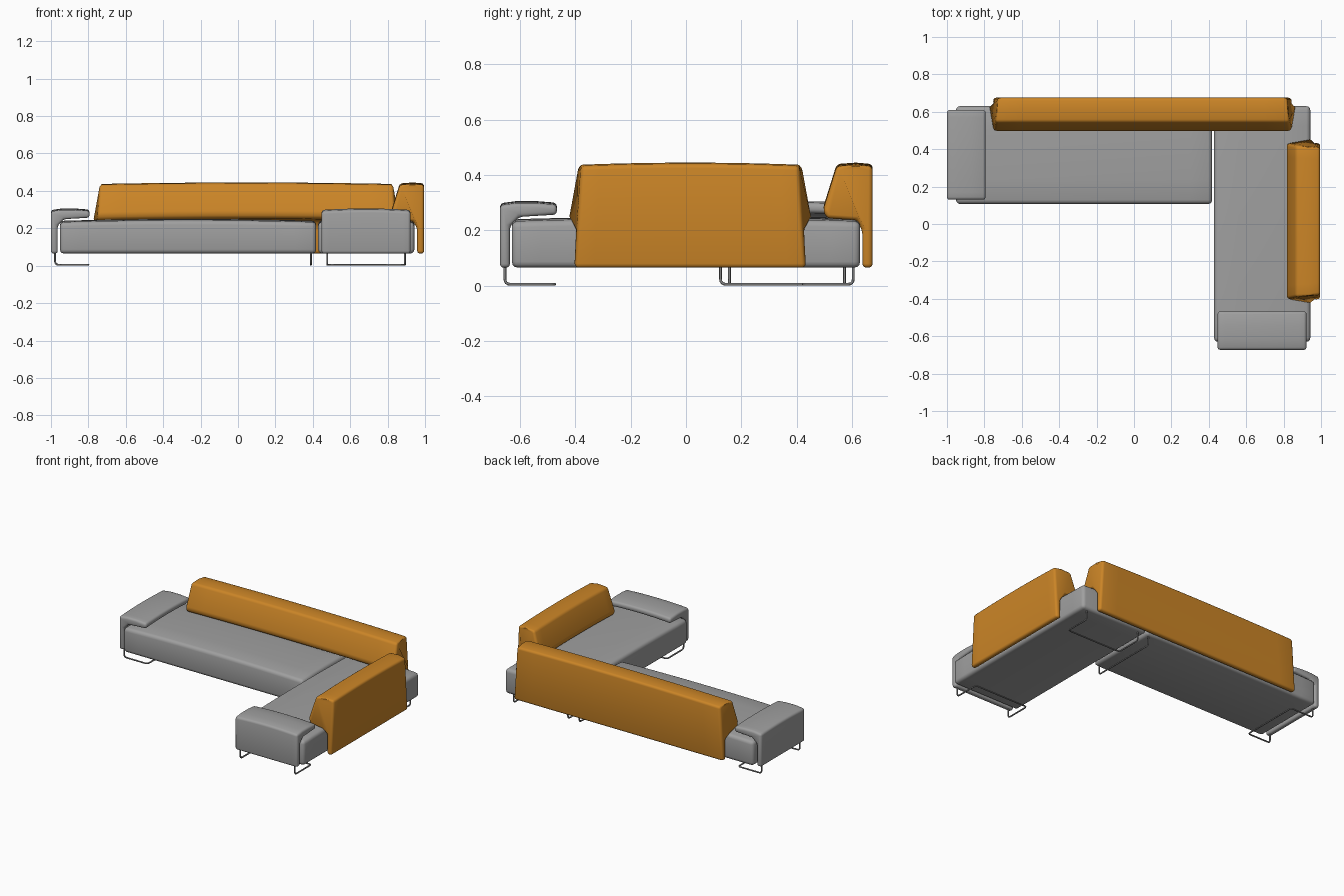
import bpy, bmesh
from mathutils import Vector

cube = bpy.data.objects.get("Cube")
if cube:
    bpy.data.objects.remove(cube, do_unlink=True)


def material(name, rgb):
    m = bpy.data.materials.new(name)
    m.use_nodes = True
    m.diffuse_color = (*rgb, 1)
    bsdf = next(n for n in m.node_tree.nodes if n.type == 'BSDF_PRINCIPLED')
    bsdf.inputs["Base Color"].default_value = (*rgb, 1)
    bsdf.inputs["Roughness"].default_value = 0.8
    return m


GREY = material("grey fabric", (0.35, 0.35, 0.35))
ORANGE = material("orange fabric", (0.60, 0.235, 0.02))
METAL = material("steel", (0.22, 0.22, 0.22))


def no_shrink(u, z):
    return 0


def upholstery(name, mat, profile, axis, face, inward, start, end,
               crown, radius, shrink=no_shrink, steps=12):
    """Sweep a (depth, height) profile from start to end, crown it and round its edges."""
    bm = bmesh.new()
    mid, half = (start + end) / 2, (end - start) / 2
    rings = []
    for i in range(steps + 1):
        t = 2 * i / steps - 1
        ring = []
        for u, z in profile:
            along = mid + t * (half - shrink(u, z))
            lift = crown * (1 - t * t) if z > 0.21 else 0
            across = face + inward * u
            xy = (across, along) if axis == 'x' else (along, across)
            ring.append(bm.verts.new((*xy, z + lift)))
        rings.append(ring)
    n = len(profile)
    for a, b in zip(rings, rings[1:]):
        for j in range(n):
            k = (j + 1) % n
            bm.faces.new((a[j], a[k], b[k], b[j]))
    bm.faces.new(rings[0])
    bm.faces.new(rings[-1])
    bmesh.ops.recalc_face_normals(bm, faces=bm.faces)
    edges = [e for e in bm.edges if e.calc_face_angle(0) > 0.4]
    bmesh.ops.bevel(bm, geom=edges, offset=radius, segments=3, profile=0.5,
                    affect='EDGES', clamp_overlap=True)
    for f in bm.faces:
        f.smooth = True
    me = bpy.data.meshes.new(name)
    bm.to_mesh(me)
    bm.free()
    me.materials.append(mat)
    ob = bpy.data.objects.new(name, me)
    bpy.context.collection.objects.link(ob)
    bpy.ops.object.select_all(action='DESELECT')
    ob.select_set(True)
    bpy.context.view_layer.objects.active = ob
    bpy.ops.object.shade_smooth_by_angle(angle=0.7)


def tube(name, points, bend=0.02):
    """Thin steel rod with rounded bends."""
    pts = [Vector(p) for p in points]
    path = [pts[0]]
    for a, b, c in zip(pts, pts[1:], pts[2:]):
        p = b + (a - b).normalized() * bend
        q = b + (c - b).normalized() * bend
        for s in (0, 0.25, 0.5, 0.75, 1):
            path.append(p * (1 - s) ** 2 + b * 2 * s * (1 - s) + q * s * s)
    path.append(pts[-1])
    cu = bpy.data.curves.new(name, 'CURVE')
    cu.dimensions = '3D'
    cu.bevel_depth = 0.005
    cu.bevel_resolution = 2
    cu.use_fill_caps = True
    sp = cu.splines.new('POLY')
    sp.points.add(len(path) - 1)
    for sp_pt, p in zip(sp.points, path):
        sp_pt.co = (*p, 1)
    cu.materials.append(METAL)
    bpy.context.collection.objects.link(bpy.data.objects.new(name, cu))


# Seats: softly crowned slabs
def seat_profile(depth):
    return [(0, 0.065), (0, 0.232), (depth * 0.25, 0.238), (depth * 0.5, 0.24),
            (depth * 0.75, 0.238), (depth, 0.232), (depth, 0.065)]


upholstery("long_seat", GREY, seat_profile(0.523), 'y', 0.107, 1, -0.952, 0.418, 0.01, 0.022)
upholstery("chaise_seat", GREY, seat_profile(0.515), 'x', 0.428, 1, -0.63, 0.63, 0.01, 0.022)

# Backrests: a bolster resting on the seat with a panel hanging behind it
BACK = [(0, 0.065), (0, 0.432), (0.06, 0.437), (0.13, 0.432), (0.18, 0.272),
        (0.165, 0.243), (0.06, 0.237), (0.037, 0.2), (0.037, 0.065)]


def back_shrink(u, z):
    s = 0.026 * max(0, (z - 0.25) / 0.19)
    if u > 0.15 or u < 0.04:
        s += 0.012
    return s


upholstery("long_backrest", ORANGE, BACK, 'y', 0.675, -1, -0.765, 0.855, 0.008, 0.015, back_shrink)
upholstery("side_backrest", ORANGE, BACK, 'x', 0.995, -1, -0.415, 0.445, 0.008, 0.015, back_shrink)

# Armrests: a side panel folding into a flat top
ARM = [(0, 0.065), (0, 0.29), (0.06, 0.298), (0.13, 0.298), (0.206, 0.292),
       (0.206, 0.256), (0.07, 0.248), (0.036, 0.215), (0.036, 0.065)]
upholstery("long_seat_armrest", GREY, ARM, 'x', -1.0, 1, 0.13, 0.61, 0.008, 0.014)
upholstery("chaise_armrest", GREY, ARM, 'y', -0.673, 1, 0.447, 0.922, 0.008, 0.014)

# Sled legs: two rods drop at the outer edge, run inward and join at a crossbar
FLOOR, TOP = 0.005, 0.085


def sled(name, axis, outer, inner, a, b):
    pts = [(outer, a, TOP), (outer, a, FLOOR), (inner, a, FLOOR),
           (inner, b, FLOOR), (outer, b, FLOOR), (outer, b, TOP)]
    if axis == 'y':
        pts = [(v, u, z) for u, v, z in pts]
    tube(name, pts)


sled("long_seat_outer_leg", 'x', -0.978, -0.80, 0.157, 0.573)
sled("chaise_front_leg", 'y', -0.655, -0.475, 0.477, 0.892)
sled("chaise_back_leg", 'y', 0.605, 0.425, 0.477, 0.892)

# Plain hoop leg under the inner end of the long seat
tube("long_seat_inner_leg", [(0.39, 0.125, TOP), (0.39, 0.125, FLOOR),
                             (0.39, 0.605, FLOOR), (0.39, 0.605, TOP)])
